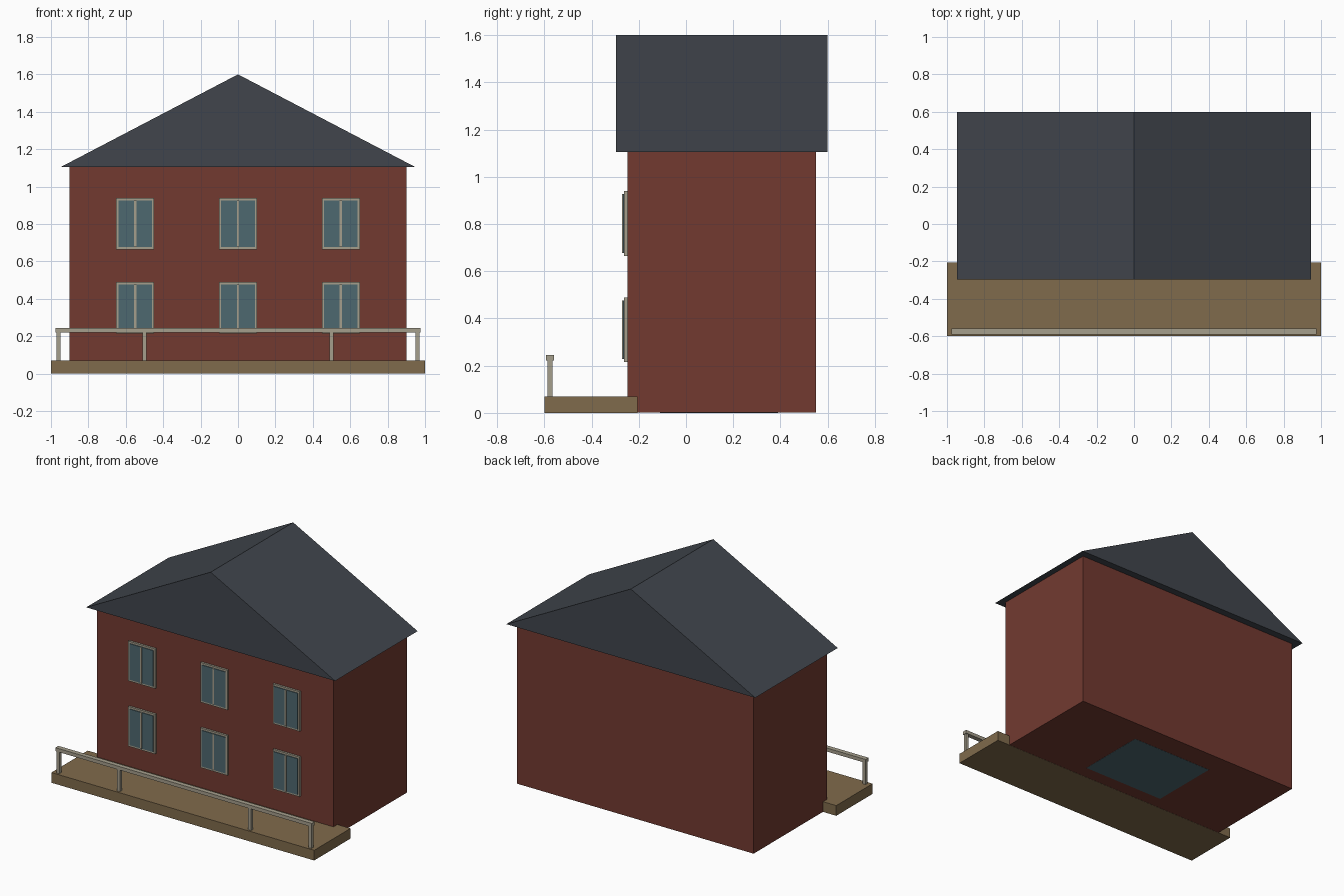
import bpy

if "Cube" in bpy.data.objects:
    bpy.data.objects.remove(bpy.data.objects["Cube"])


def material(name, rgb):
    m = bpy.data.materials.new(name)
    m.diffuse_color = (*rgb, 1)
    m.use_nodes = True
    m.node_tree.nodes["Principled BSDF"].inputs["Base Color"].default_value = m.diffuse_color
    return m


BRICK = material("brick", (0.17, 0.042, 0.03))
SLATE = material("slate", (0.052, 0.060, 0.073))
WOOD = material("wood", (0.216, 0.147, 0.072))
TRIM = material("trim", (0.376, 0.342, 0.262))
GLASS = material("glass", (0.076, 0.138, 0.162))


def mesh_object(name, verts, faces, mat):
    me = bpy.data.meshes.new(name)
    me.from_pydata(verts, [], faces)
    me.materials.append(mat)
    ob = bpy.data.objects.new(name, me)
    bpy.context.collection.objects.link(ob)
    return ob


def box(name, xs, ys, zs, mat):
    verts = [(x, y, z) for x in xs for y in ys for z in zs]
    faces = [(0, 1, 3, 2), (4, 6, 7, 5), (0, 4, 5, 1),
             (2, 3, 7, 6), (0, 2, 6, 4), (1, 5, 7, 3)]
    return mesh_object(name, verts, faces, mat)


# Walls, lifted a hair so the underside does not clash with deck and hatch
box("walls", (-0.9, 0.9), (-0.248, 0.55), (0.001, 1.105), BRICK)

# Gable roof: triangular profile running front to back
profile = [(-0.947, 1.105), (0.947, 1.105), (0, 1.6)]
verts = [(x, y, z) for y in (-0.297, 0.6) for x, z in profile]
mesh_object("roof", verts,
            [(0, 1, 2), (5, 4, 3), (0, 3, 4, 1), (1, 4, 5, 2), (2, 5, 3, 0)], SLATE)

# Windows: frame, glass panel and central bar, three on each floor
for floor, z in (("lower", 0.352), ("upper", 0.802)):
    for side, x in (("left", -0.55), ("middle", 0), ("right", 0.55)):
        tag = f"{floor}_{side}"
        box(f"window_frame_{tag}", (x - 0.102, x + 0.102), (-0.262, -0.24),
            (z - 0.137, z + 0.137), TRIM)
        box(f"window_glass_{tag}", (x - 0.09, x + 0.09), (-0.267, -0.25),
            (z - 0.124, z + 0.124), GLASS)
        box(f"window_bar_{tag}", (x - 0.006, x + 0.006), (-0.271, -0.25),
            (z - 0.124, z + 0.124), TRIM)

# Front deck with railing
box("deck", (-1, 1), (-0.6, -0.205), (0, 0.07), WOOD)
box("handrail", (-0.975, 0.975), (-0.592, -0.56), (0.221, 0.245), TRIM)
for i, x in enumerate((-0.96, -0.5, 0.5, 0.96)):
    box(f"rail_post_{i}", (x - 0.011, x + 0.011), (-0.587, -0.565), (0.06, 0.23), TRIM)

# Panel seen in the underside of the house
box("floor_hatch", (-0.317, 0.317), (-0.11, 0.39), (0, 0.02), GLASS)
